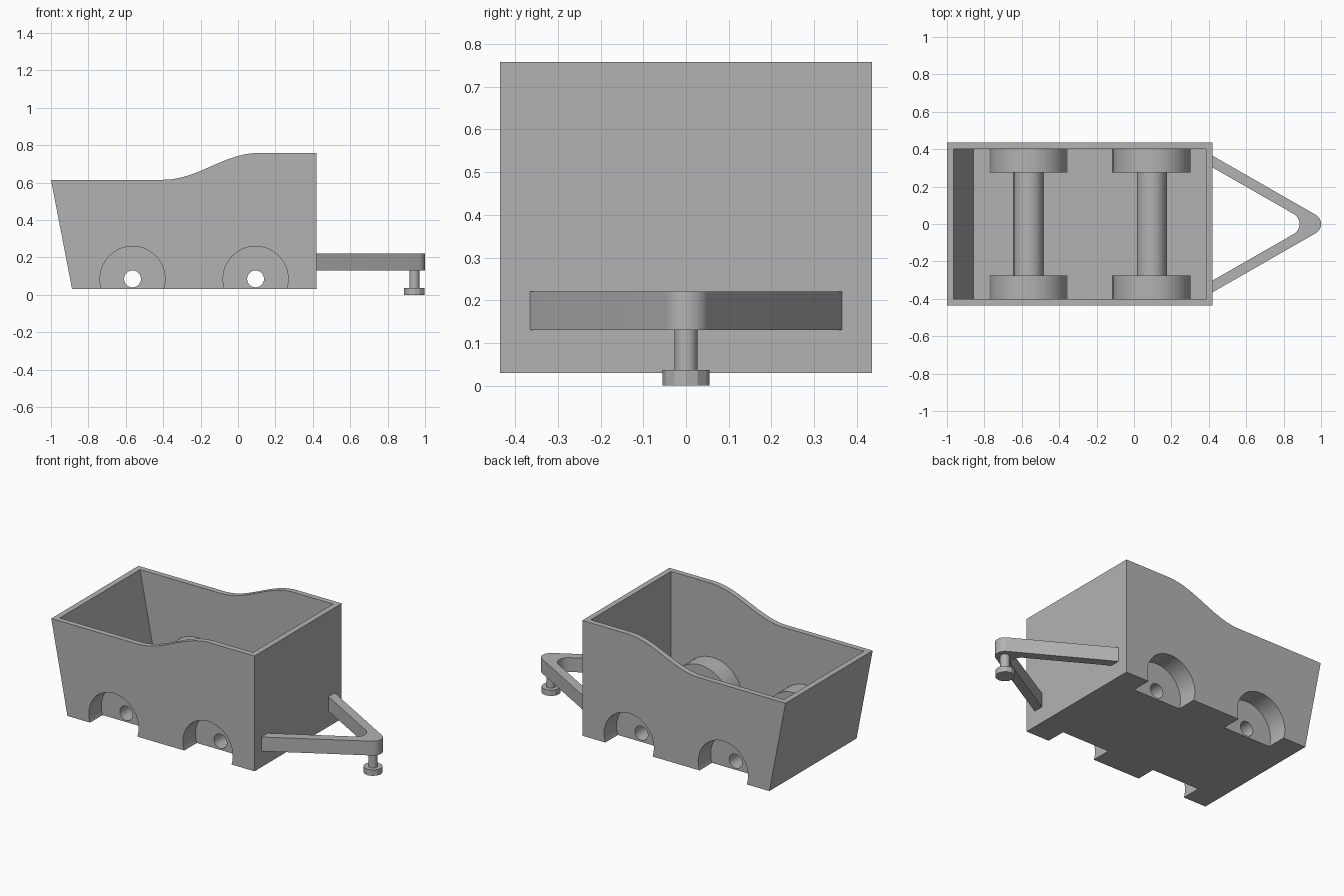
import bpy, bmesh, math
from mathutils import Matrix

cube = bpy.data.objects.get("Cube")
if cube:
    bpy.data.objects.remove(cube, do_unlink=True)

grey = bpy.data.materials.new("plain grey")
grey.use_nodes = True
COLOUR = (0.45, 0.45, 0.45, 1)
grey.diffuse_color = COLOUR
grey.node_tree.nodes["Principled BSDF"].inputs["Base Color"].default_value = COLOUR

BOTTOM, WALL = 0.03, 0.035
LOW, HIGH = 0.615, 0.758
FRONT_X, HALF_W = 0.42, 0.435
AXLES, AXLE_Z = (-0.564, 0.094), 0.085


def make(name, bm):
    bmesh.ops.recalc_face_normals(bm, faces=bm.faces)
    mesh = bpy.data.meshes.new(name)
    bm.to_mesh(mesh)
    bm.free()
    mesh.materials.append(grey)
    ob = bpy.data.objects.new(name, mesh)
    bpy.context.collection.objects.link(ob)
    return ob


def prism(name, points, start, end, axis):
    """Extrude a 2D outline along y (outline in xz) or z (outline in xy)."""
    bm = bmesh.new()
    place = (lambda a, b: (a, start, b)) if axis == "y" else (lambda a, b: (a, b, start))
    face = bm.faces.new([bm.verts.new(place(*p)) for p in points])
    moved = bmesh.ops.extrude_face_region(bm, geom=[face])["geom"]
    shift = (0, end - start, 0) if axis == "y" else (0, 0, end - start)
    bmesh.ops.translate(bm, vec=shift, verts=[v for v in moved if isinstance(v, bmesh.types.BMVert)])
    return make(name, bm)


def arc(cx, cy, r, a0, a1, n):
    steps = [math.radians(a0 + (a1 - a0) * i / n) for i in range(n + 1)]
    return [(cx + r * math.cos(a), cy + r * math.sin(a)) for a in steps]


def disc(name, x, r, y0, y1, n=64):
    return prism(name, arc(x, AXLE_Z, r, 0, 360 * (n - 1) / n, n - 1), y0, y1, "y")


def combine(target, tool, operation):
    mod = target.modifiers.new("combine", "BOOLEAN")
    mod.operation, mod.object, mod.solver = operation, tool, "EXACT"
    bpy.context.view_layer.objects.active = target
    bpy.ops.object.modifier_apply(modifier=mod.name)
    bpy.data.objects.remove(tool, do_unlink=True)


def smooth(ob, degrees=25):
    bpy.ops.object.select_all(action="DESELECT")
    ob.select_set(True)
    bpy.context.view_layer.objects.active = ob
    bpy.ops.object.shade_smooth_by_angle(angle=math.radians(degrees))


# Tub: side profile with a sloped tail and an S-curved rim
slope = 0.113 / (LOW - BOTTOM)
rim = []
for i in range(25):
    t = i / 24
    rim.append((-0.40 + 0.51 * t, LOW + (HIGH - LOW) * (1 - math.cos(math.pi * t)) / 2))
profile = [(-1 + 0.113, BOTTOM), (FRONT_X, BOTTOM), (FRONT_X, HIGH)] + rim[::-1] + [(-1, LOW)]
tub = prism("trailer_tub", profile, -HALF_W, HALF_W, "y")

# Hollow inside
floor = BOTTOM + WALL
tail = lambda z: -1 + 0.036 + slope * (LOW - z)
inner = [(tail(floor), floor), (FRONT_X - WALL, floor), (FRONT_X - WALL, 1), (tail(1), 1)]
combine(tub, prism("cavity", inner, WALL - HALF_W, HALF_W - WALL, "y"), "DIFFERENCE")

# Wheel housings and axle tubes inside, then wheel wells and axle holes
for x in AXLES:
    combine(tub, disc("axle_tube", x, 0.079, -0.29, 0.29), "UNION")
    for s in (-1, 1):
        combine(tub, disc("housing", x, 0.208, s * 0.275, s * 0.42), "UNION")
for x in AXLES:
    for s in (-1, 1):
        combine(tub, disc("wheel_well", x, 0.174, s * 0.31, s * 0.6), "DIFFERENCE")
    combine(tub, disc("axle_hole", x, 0.045, -0.6, 0.6, 40), "DIFFERENCE")

# Level underside
under = [(-1.2, -0.5), (1.2, -0.5), (1.2, BOTTOM), (-1.2, BOTTOM)]
combine(tub, prism("underside_cut", under, -1, 1, "y"), "DIFFERENCE")
smooth(tub)

# V-shaped drawbar with rounded nose
NOSE, R = 0.943, 0.057
outer = arc(NOSE, 0, R, -60, 60, 16)
crotch = arc(0.823, 0, 0.062, 60, -60, 16)
drawbar = prism("drawbar", [(FRONT_X, -0.365)] + outer + [(FRONT_X, 0.365), (FRONT_X, 0.302)]
                + crotch + [(FRONT_X, -0.302)], 0.13, 0.22, "z")
smooth(drawbar)


# Hitch pin and foot
def post(name, r, z0, z1, sides):
    bm = bmesh.new()
    bmesh.ops.create_cone(bm, cap_ends=True, segments=sides, radius1=r, radius2=r, depth=z1 - z0,
                          matrix=Matrix.Translation((NOSE, 0, (z0 + z1) / 2)))
    return make(name, bm)


smooth(post("hitch_pin", 0.027, 0.03, 0.14, 24))
smooth(post("hitch_foot", 0.055, 0, 0.037, 12))
